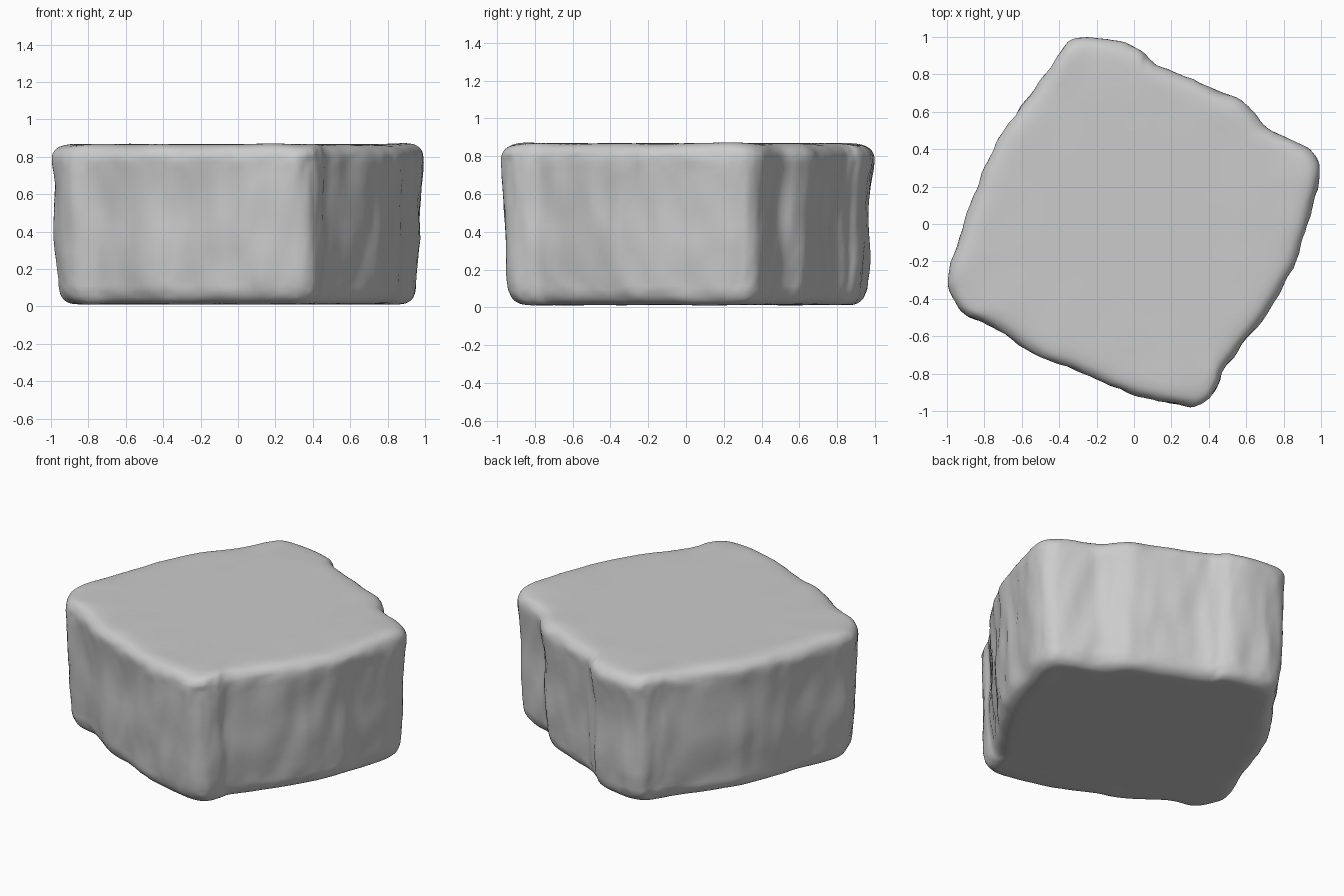
import bpy
import bmesh
from mathutils import Vector, noise

cube = bpy.data.objects.get("Cube")
if cube:
    bpy.data.objects.remove(cube, do_unlink=True)

# Plan outline of the block, counter-clockwise from the front corner
OUTLINE = [
    (.3, -.98), (.4, -.95), (.45, -.87), (.49, -.77), (.66, -.55),
    (.78, -.36), (.87, -.18), (.93, .02), (.99, .24), (.98, .35), (.9, .42),
    (.71, .51), (.59, .64), (.42, .72), (.18, .82), (.07, .88), (0, .94),
    (-.2, .99), (-.34, .98), (-.41, .9), (-.48, .79), (-.7, .5),
    (-.81, .27), (-.88, .06), (-.99, -.24), (-.98, -.37), (-.91, -.48),
    (-.75, -.54), (-.5, -.71), (-.3, -.78), (-.07, -.89), (.1, -.94)]

# Side profile from bottom to top: (height, inward offset)
PROFILE = [
    (.012, .14), (.018, .1), (.04, .065), (.08, .043), (.14, .034),
    (.3, .024), (.5, .02), (.7, .006), (.79, 0), (.83, .012),
    (.855, .04), (.865, .08), (.868, .12)]
STEPS = 7
CAP_RINGS = 14


def spline(points, steps, closed):
    """Smooth path through the points."""
    points = [Vector(p) for p in points]
    n = len(points)

    def at(i):
        return points[i % n if closed else min(max(i, 0), n - 1)]

    path = []
    for i in range(n if closed else n - 1):
        a, b, c, d = at(i - 1), at(i), at(i + 1), at(i + 2)
        for s in range(steps):
            t = s / steps
            path.append(b + (c - a) * t / 2 + (a * 2 - b * 5 + c * 4 - d) * t ** 2 / 2
                        + (b * 3 - a - c * 3 + d) * t ** 3 / 2)
    if not closed:
        path.append(points[-1])
    return path


def rough(co, normal):
    """Uneven hewn surface: broad dents, vertical streaks and fine chips."""
    side = 1 - abs(normal.z)
    broad = noise.noise(co * 3) * .016
    streak = noise.noise(Vector((co.x * 9, co.y * 9, co.z * 4))) * .014
    chips = noise.noise(co * 24) * .005
    return co + normal * ((broad + streak + chips) * side)


def build_block():
    bm = bmesh.new()
    plan = spline(OUTLINE, STEPS, True)
    profile = spline(PROFILE, 3, False)

    # Flat caps shrink towards the middle
    inner = [1 - k / CAP_RINGS for k in range(1, CAP_RINGS)]
    levels = [(profile[0], f) for f in reversed(inner)]
    levels += [(p, 1) for p in profile]
    levels += [(profile[-1], f) for f in inner]

    rings = []
    for (z, inset), factor in levels:
        ring = []
        for p in plan:
            xy = p * ((1 - inset / p.length) * factor)
            ring.append(bm.verts.new((xy.x, xy.y, z)))
        rings.append(ring)

    count = len(plan)
    for low, high in zip(rings, rings[1:]):
        for i in range(count):
            j = (i + 1) % count
            bm.faces.new((low[i], low[j], high[j], high[i]))
    bm.faces.new(reversed(rings[0]))
    bm.faces.new(rings[-1])

    bm.normal_update()
    moved = [rough(v.co, v.normal) for v in bm.verts]
    for v, co in zip(bm.verts, moved):
        v.co = co
        # Slight unevenness of the flat top and bottom near their rims
        rim = min(1, v.co.xy.length) ** 4
        v.co.z += noise.noise(v.co * 5) * .012 * rim
        v.co.z = max(v.co.z, 0)

    mesh = bpy.data.meshes.new("stone_block")
    bm.to_mesh(mesh)
    bm.free()
    block = bpy.data.objects.new("stone_block", mesh)
    bpy.context.collection.objects.link(block)
    return block


# Plain grey stone
stone = bpy.data.materials.new("grey_stone")
stone.use_nodes = True
grey = (.6, .6, .6, 1)
stone.diffuse_color = grey
stone.node_tree.nodes["Principled BSDF"].inputs["Base Color"].default_value = grey

block = build_block()
block.data.materials.append(stone)
bpy.context.view_layer.objects.active = block
block.select_set(True)
bpy.ops.object.shade_smooth_by_angle()
